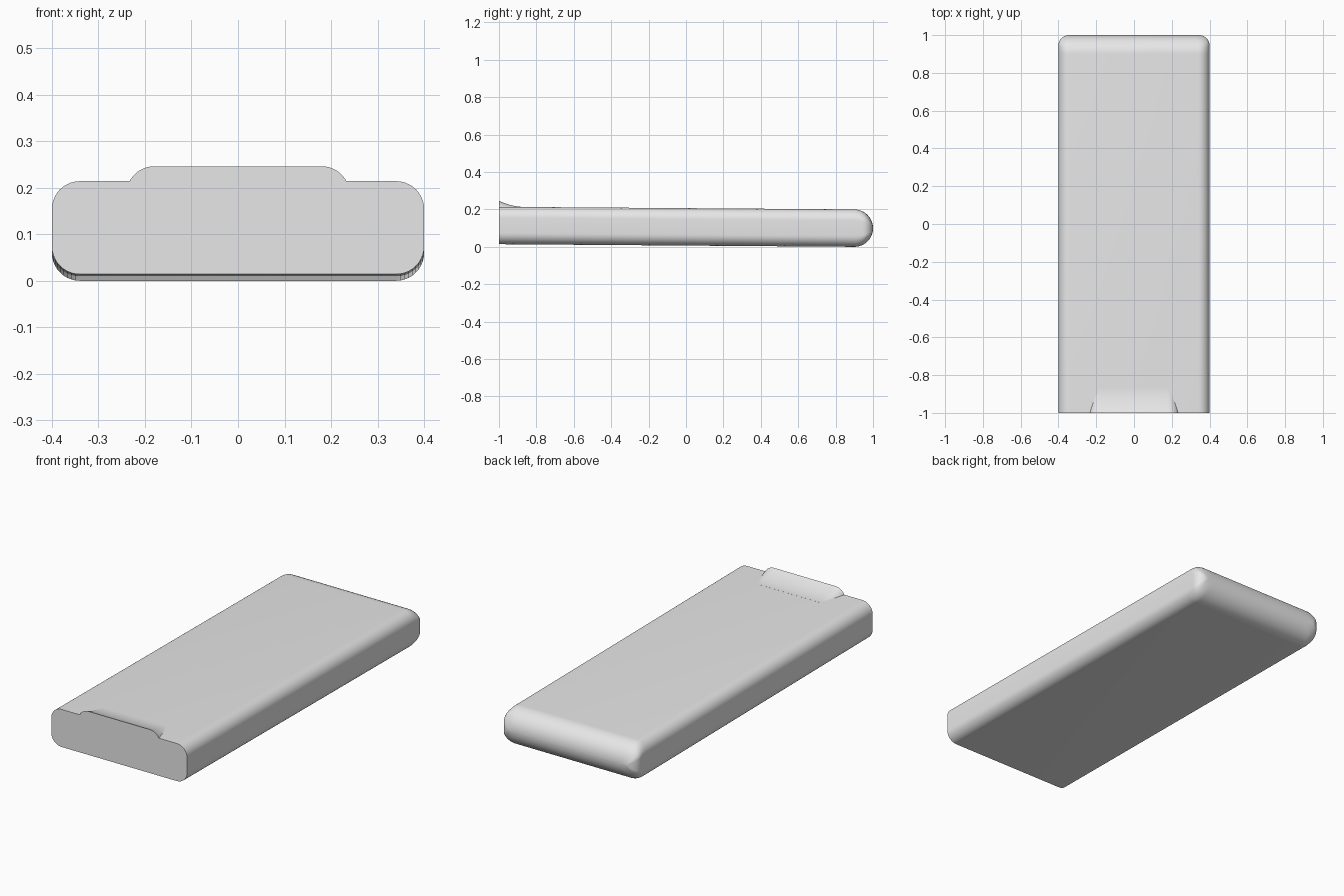
import bpy, bmesh
from math import sin, cos, pi, sqrt, radians, acos

if "Cube" in bpy.data.objects:
    bpy.data.objects.remove(bpy.data.objects["Cube"], do_unlink=True)

grey = bpy.data.materials.new("plain_grey")
grey.use_nodes = True
colour = (0.8, 0.8, 0.8, 1)
grey.diffuse_color = colour
grey.node_tree.nodes["Principled BSDF"].inputs["Base Color"].default_value = colour


def lean(y):
    """Slight rise of the slab towards its front."""
    return 0.014 * (0.9 - y) / 1.9


def loft(name, sections):
    """Skin a row of equal-length closed sections and cap both ends."""
    bm = bmesh.new()
    rings = [[bm.verts.new(p) for p in s] for s in sections]
    n = len(rings[0])
    for a, b in zip(rings, rings[1:]):
        for i in range(n):
            j = (i + 1) % n
            bm.faces.new((a[i], a[j], b[j], b[i]))
    bm.faces.new(rings[0])
    bm.faces.new(rings[-1])
    bmesh.ops.remove_doubles(bm, verts=bm.verts, dist=1e-5)
    bmesh.ops.recalc_face_normals(bm, faces=bm.faces)
    mesh = bpy.data.meshes.new(name)
    bm.to_mesh(mesh)
    bm.free()
    mesh.materials.append(grey)
    obj = bpy.data.objects.new(name, mesh)
    bpy.context.collection.objects.link(obj)
    bpy.ops.object.select_all(action="DESELECT")
    bpy.context.view_layer.objects.active = obj
    obj.select_set(True)
    bpy.ops.object.shade_smooth_by_angle(angle=radians(35))
    return obj


def slab_section(y, half_w, half_h, steps=10):
    """Rounded rectangle across the slab."""
    r = min(0.06, half_h * 0.6)
    pts = []
    for k, (sx, sz) in enumerate(((1, 1), (-1, 1), (-1, -1), (1, -1))):
        for i in range(steps + 1):
            a = (k + i / steps) * pi / 2
            pts.append((sx * (half_w - 0.06) + 0.06 * cos(a), y,
                        0.1 + lean(y) + sz * (half_h - r) + r * sin(a)))
    return pts


# Slab body with a fully rounded back end
slab = [slab_section(-1, 0.4, 0.1)]
for i in range(17):
    a = i / 16 * pi / 2
    inset = max(0, 0.1 * sin(a) - 0.045)
    half_w = 0.345 + sqrt(max(0, 0.055 ** 2 - inset ** 2))
    slab.append(slab_section(0.9 + 0.1 * sin(a), half_w, max(0.1 * cos(a), 0.0003)))
loft("slab_body", slab)


def lip_section(y, rise, steps=10):
    """Flat-topped strip with round shoulders, resting on the slab."""
    sweep = acos((0.06 - rise) / 0.06)
    base = 0.2 + lean(y)
    right = [(0.18 + 0.06 * sin(sweep * i / steps), y,
              base + rise - 0.06 + 0.06 * cos(sweep * i / steps))
             for i in range(steps + 1)]
    foot = (right[-1][0], y, base - 0.003)
    right.append(foot)
    return right + [(-x, yy, z) for x, yy, z in reversed(right)]


# Raised lip at the front, fading into the top
loft("front_lip", [lip_section(-1 + 0.14 * t / 14, max(0.0003, 0.032 * (1 - t / 14) ** 2))
                   for t in range(15)])
